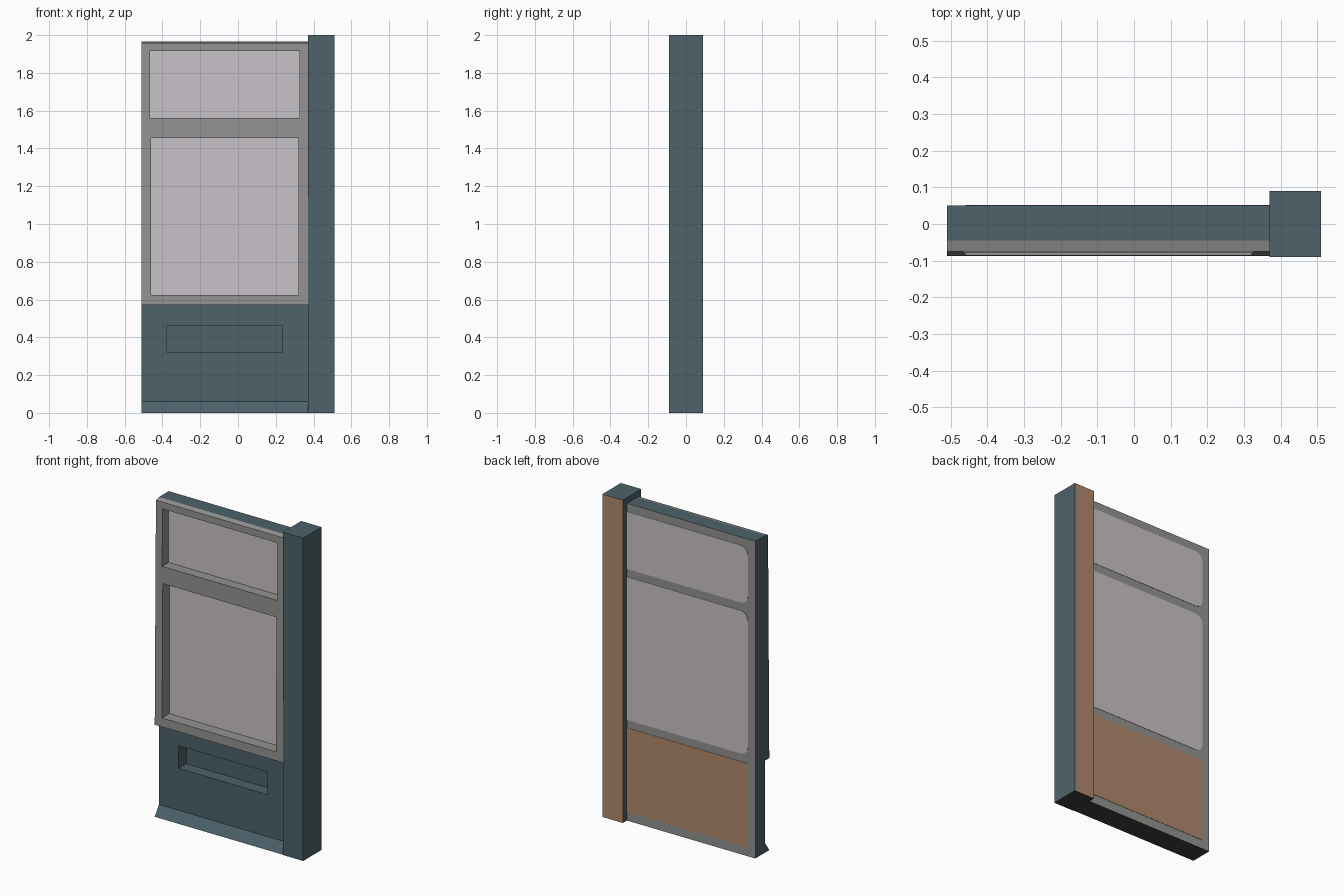
import bpy, bmesh, math

if "Cube" in bpy.data.objects:
    bpy.data.objects.remove(bpy.data.objects["Cube"])


def material(name, rgb):
    m = bpy.data.materials.new(name)
    lin = [((c / 255 + 0.055) / 1.055) ** 2.4 for c in rgb]
    m.diffuse_color = (*lin, 1)
    m.use_nodes = True
    m.node_tree.nodes["Principled BSDF"].inputs["Base Color"].default_value = m.diffuse_color
    return m


TEAL = material("teal_paint", (77, 98, 106))
GREY = material("grey_frame", (147, 147, 145))
GLASS = material("pale_glass", (200, 194, 200))
BROWN = material("brown_board", (176, 138, 109))
DARK = material("dark_underside", (60, 60, 62))


def prism(name, points, offset, mats):
    """Extrude a closed loop of 3D points along an offset."""
    bm = bmesh.new()
    face = bm.faces.new([bm.verts.new(p) for p in points])
    ext = bmesh.ops.extrude_face_region(bm, geom=[face])
    bmesh.ops.translate(bm, vec=offset,
                        verts=[g for g in ext["geom"] if isinstance(g, bmesh.types.BMVert)])
    bmesh.ops.recalc_face_normals(bm, faces=bm.faces)
    me = bpy.data.meshes.new(name)
    bm.to_mesh(me)
    bm.free()
    for m in mats:
        me.materials.append(m)
    ob = bpy.data.objects.new(name, me)
    bpy.context.collection.objects.link(ob)
    return ob


def box(name, x0, x1, y0, y1, z0, z1, mats):
    pts = [(x0, y0, z0), (x1, y0, z0), (x1, y0, z1), (x0, y0, z1)]
    return prism(name, pts, (0, y1 - y0, 0), mats)


L, R = -0.51, 0.37
BACK, WALL, FRONT = 0.05, -0.045, -0.087

# wall panel: projecting window frame above, recessed wall and flared skirt below
profile = [(BACK, 0), (BACK, 1.965), (WALL, 1.965), (-0.075, 1.957),
           (FRONT, 0.57), (WALL, 0.57), (WALL, 0.06), (FRONT, 0)]
wall = prism("wall_panel", [(L, y, z) for y, z in profile], (R - L, 0, 0),
             [TEAL, GREY, GLASS, DARK])

# two window openings and a slot in the lower wall
cutters = [
    box("upper_window_cutter", -0.465, 0.325, -0.2, -0.015, 1.56, 1.915, []),
    box("lower_window_cutter", -0.46, 0.32, -0.2, -0.015, 0.625, 1.455, []),
    box("slot_cutter", -0.375, 0.235, -0.2, 0.03, 0.32, 0.46, []),
]
for c in cutters:
    c.hide_render = True
    mod = wall.modifiers.new(c.name, 'BOOLEAN')
    mod.operation = 'DIFFERENCE'
    mod.solver = 'EXACT'
    mod.object = c
dg = bpy.context.evaluated_depsgraph_get()
cut_mesh = bpy.data.meshes.new_from_object(wall.evaluated_get(dg))
wall.modifiers.clear()
wall.data = cut_mesh
for c in cutters:
    bpy.data.objects.remove(c)
cut_mesh.materials.clear()
for m in (TEAL, GREY, GLASS, DARK):
    cut_mesh.materials.append(m)

# colour wall faces by direction and height
for p in cut_mesh.polygons:
    n, c = p.normal, p.center
    i = 0
    if n.z < -0.9 and c.z < 0.01:
        i = 3
    elif n.y > 0.9:
        i = 1
    elif c.z > 0.56:
        if n.y < -0.9:
            i = 2 if c.y > -0.03 else 1
        elif n.z > 0.9 and c.z > 1.96 and c.y > WALL:
            i = 0
        elif abs(n.x) > 0.9 and (c.x < L + 0.01 or c.x > R - 0.01):
            i = 0
        else:
            i = 1
    p.material_index = i

# corner post with brown back and dark underside
post = box("corner_post", R, 0.51, -0.09, 0.09, 0, 2, [TEAL, BROWN, DARK])
for p in post.data.polygons:
    if p.normal.y > 0.9:
        p.material_index = 1
    elif p.normal.z < -0.9:
        p.material_index = 2


def back_plate(name, z0, z1, radius, mat):
    """Thin plate on the back, rounded on the outer side only."""
    x0 = -0.46
    pts = [(R, z0), (R, z1)]
    if radius:
        for cz, start in ((z1 - radius, 90), (z0 + radius, 180)):
            for k in range(7):
                a = math.radians(start + 15 * k)
                pts.append((x0 + radius + radius * math.cos(a), cz + radius * math.sin(a)))
    else:
        pts += [(x0, z1), (x0, z0)]
    prism(name, [(x, BACK - 0.001, z) for x, z in pts], (0, 0.003, 0), [mat])


# window backs and lower board
back_plate("upper_window_back", 1.56, 1.915, 0.05, GLASS)
back_plate("lower_window_back", 0.625, 1.51, 0.05, GLASS)
back_plate("lower_back_board", 0.055, 0.575, 0, BROWN)
